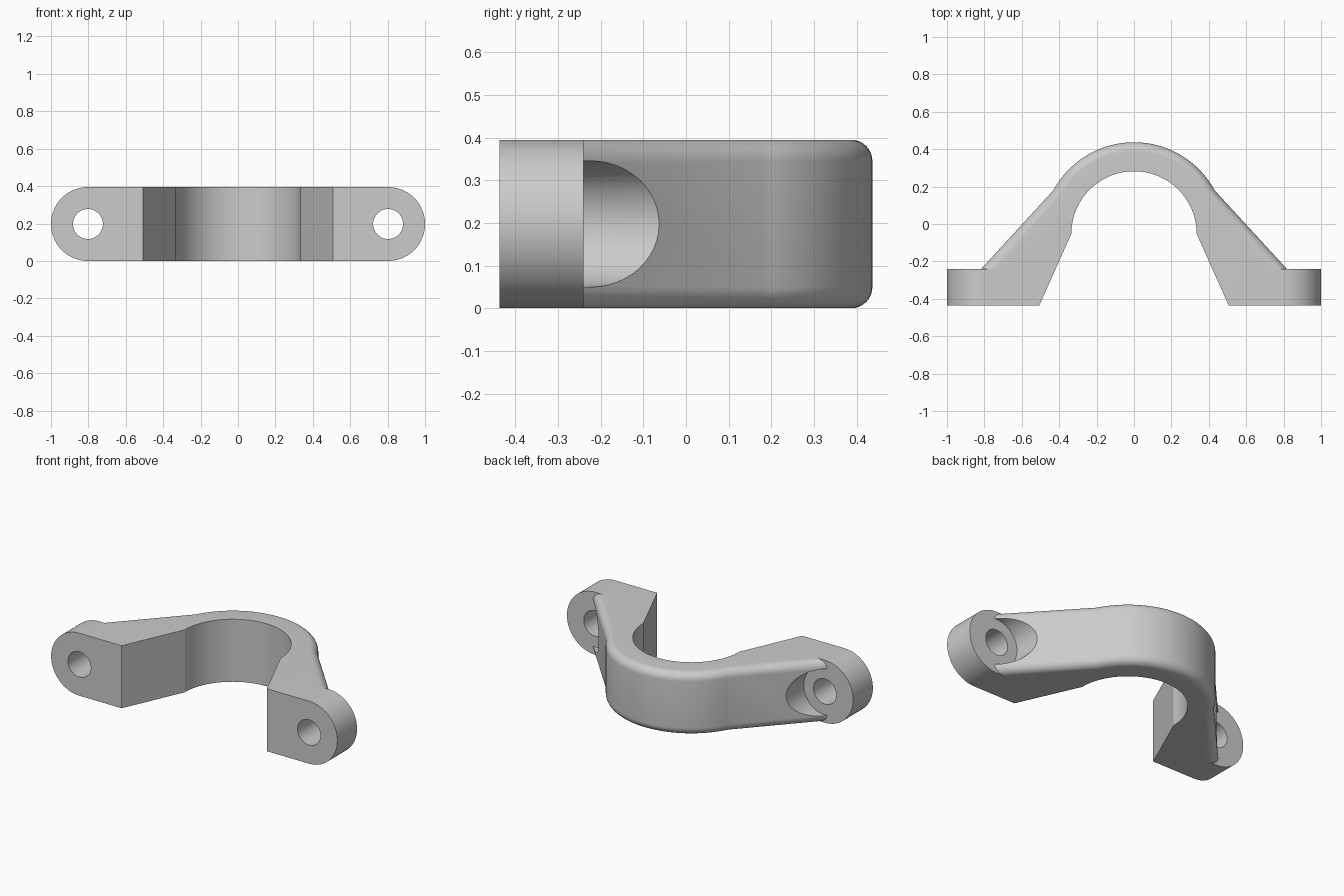
import bpy, bmesh, math
from mathutils import Vector

cube = bpy.data.objects.get("Cube")
if cube:
    bpy.data.objects.remove(cube, do_unlink=True)

H = 0.395                  # strap width
FRONT, SEAT = -0.437, -0.24  # mounting foot front and back planes
CY = -0.053                # arch centre
R_IN, R_OUT = 0.335, 0.49
HOLE_X = 0.8025
TOE_X = 0.817              # where the sloping shoulder meets the foot

grey = bpy.data.materials.new("plain grey")
grey.use_nodes = True
COLOUR = (0.6, 0.6, 0.6, 1)
grey.diffuse_color = COLOUR
grey.node_tree.nodes["Principled BSDF"].inputs["Base Color"].default_value = COLOUR


def arc(cx, cy, r, start, end, n):
    steps = [math.radians(start + (end - start) * i / n) for i in range(n + 1)]
    return [(cx + r * math.cos(a), cy + r * math.sin(a)) for a in steps]


def prism(name, outline, place, depth, fillet_edge=None, fillet=0.05):
    """Extrude an outline by depth, optionally rounding chosen rim edges."""
    bm = bmesh.new()
    base = bm.faces.new([bm.verts.new(place(*p)) for p in outline])
    ext = bmesh.ops.extrude_face_region(bm, geom=[base])
    moved = [v for v in ext["geom"] if isinstance(v, bmesh.types.BMVert)]
    bmesh.ops.translate(bm, verts=moved, vec=depth)
    bmesh.ops.recalc_face_normals(bm, faces=bm.faces)
    if fillet_edge:
        rim = [e for e in bm.edges if fillet_edge(e)]
        bmesh.ops.bevel(bm, geom=rim, offset=fillet, segments=8,
                        profile=0.5, affect='EDGES')
    mesh = bpy.data.meshes.new(name)
    bm.to_mesh(mesh)
    bm.free()
    mesh.materials.append(grey)
    ob = bpy.data.objects.new(name, mesh)
    bpy.context.collection.objects.link(ob)
    return ob


def combine(target, other, operation):
    mod = target.modifiers.new(operation.lower(), 'BOOLEAN')
    mod.operation, mod.solver, mod.object = operation, 'EXACT', other
    bpy.context.view_layer.objects.active = target
    bpy.ops.object.modifier_apply(modifier=mod.name)
    bpy.data.objects.remove(other, do_unlink=True)


# Arched strap with sloping shoulders, outer rims rounded
right_leg = [(TOE_X, SEAT), (0.7, SEAT), (0.7, FRONT), (0.507, FRONT)]
left_leg = [(-x, y) for x, y in right_leg]
outline = (arc(0, CY, R_OUT, 28.5, 151.5, 48) + left_leg
           + arc(0, CY, R_IN, 180, 0, 56) + right_leg[::-1])


def outer_rim(edge):
    flat = abs(edge.verts[0].co.z - edge.verts[1].co.z) < 1e-5
    outside = all(math.hypot(v.co.x, v.co.y - CY) > R_OUT - 0.001
                  and v.co.y > SEAT - 0.001 for v in edge.verts)
    foot = all(v.co.y < SEAT + 0.001 for v in edge.verts)
    return flat and outside and not foot


clamp = prism("pipe_clamp", outline, lambda x, y: Vector((x, y, 0)),
              Vector((0, 0, H)), outer_rim)

# Round-ended feet, then washer recesses and bolt holes
for s in (1, -1):
    def upright(y):
        return lambda x, z: Vector((s * x, y, z))
    end = arc(HOLE_X, H / 2, H / 2, -90, 90, 40)
    foot = prism("foot", [(0.62, 0)] + end + [(0.62, H)],
                 upright(FRONT), Vector((0, SEAT - FRONT, 0)))
    combine(clamp, foot, 'UNION')
    for name, radius, y, length in (("recess", 0.148, SEAT, 0.5),
                                    ("bolt_hole", 0.08, FRONT - 0.1, 0.5)):
        circle = arc(HOLE_X, H / 2, radius, 0, 360, 48)[:-1]
        cutter = prism(name, circle, upright(y), Vector((0, length, 0)))
        cutter.hide_render = True
        combine(clamp, cutter, 'DIFFERENCE')

bpy.ops.object.select_all(action='DESELECT')
clamp.select_set(True)
bpy.context.view_layer.objects.active = clamp
bpy.ops.object.shade_smooth_by_angle(angle=math.radians(20))
